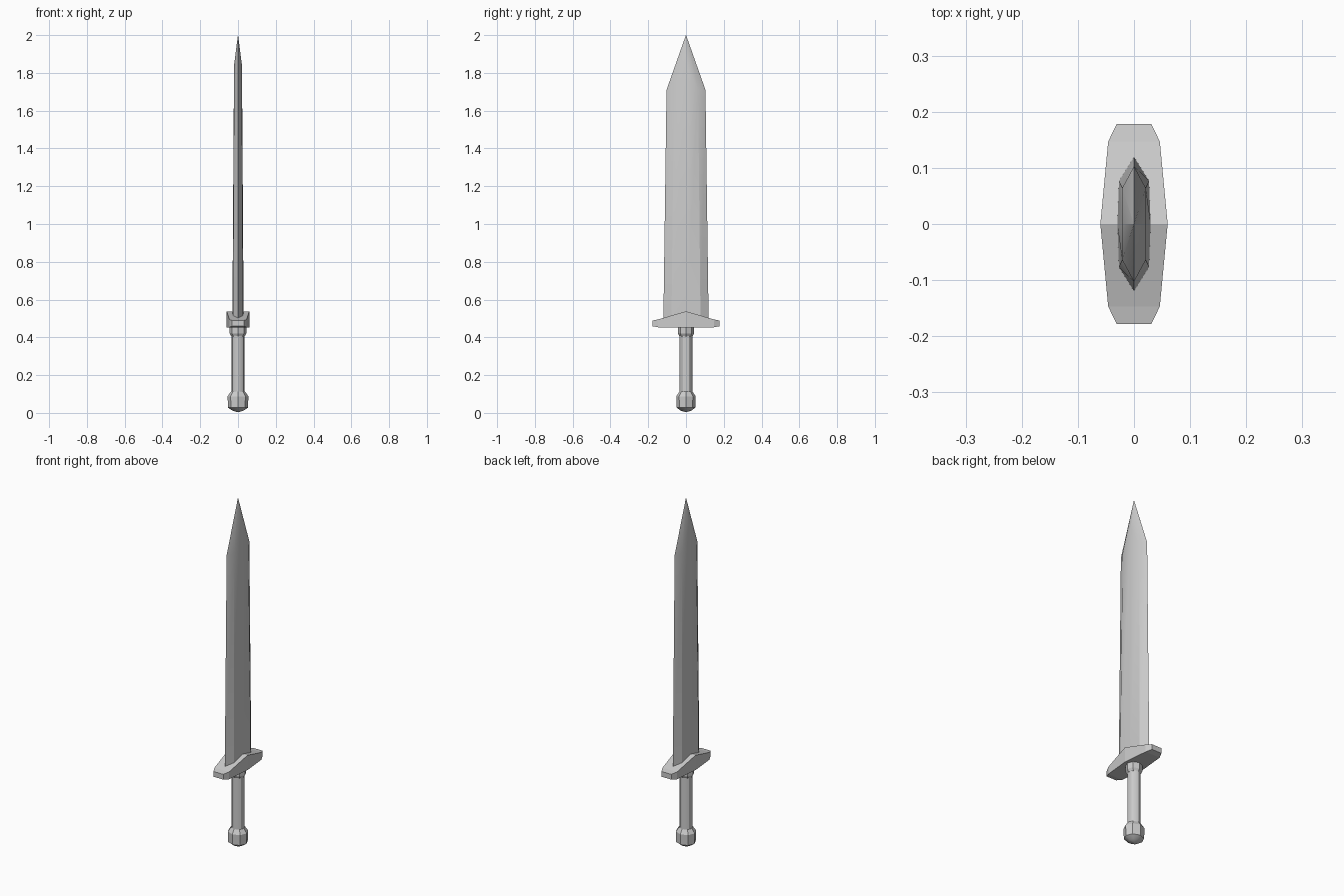
import bpy, bmesh, math

if "Cube" in bpy.data.objects:
    bpy.data.objects.remove(bpy.data.objects["Cube"])


def finish(name, bm):
    bmesh.ops.remove_doubles(bm, verts=bm.verts, dist=1e-5)
    bmesh.ops.recalc_face_normals(bm, faces=bm.faces)
    mesh = bpy.data.meshes.new(name)
    bm.to_mesh(mesh)
    bm.free()
    obj = bpy.data.objects.new(name, mesh)
    bpy.context.collection.objects.link(obj)
    return obj


def smooth(obj, angle=30):
    bpy.ops.object.select_all(action='DESELECT')
    obj.select_set(True)
    bpy.context.view_layer.objects.active = obj
    bpy.ops.object.shade_smooth_by_angle(angle=math.radians(angle))


def loft(name, rings):
    """Skin a stack of equal-length closed rings and cap both ends."""
    bm = bmesh.new()
    loops = [[bm.verts.new(p) for p in ring] for ring in rings]
    n = len(loops[0])
    for a, b in zip(loops, loops[1:]):
        for i in range(n):
            j = (i + 1) % n
            bm.faces.new((a[i], a[j], b[j], b[i]))
    bm.faces.new(loops[0][::-1])
    bm.faces.new(loops[-1])
    return finish(name, bm)


def turned(name, profile, sides=8, y_scale=1.0):
    """Faceted turned part from (radius, z) pairs."""
    angles = [2 * math.pi * i / sides for i in range(sides)]
    return loft(name, [[(r * math.cos(a), r * y_scale * math.sin(a), z)
                        for a in angles] for r, z in profile])


def mirrored_ring(quarter):
    """Full ring from +x, +y points running from y = 0 out to the end."""
    half = quarter + [(-x, y, z) for x, y, z in reversed(quarter) if x > 0]
    return half + [(x, -y, z) for x, y, z in reversed(half) if y > 0]


# Blade: ridged section, tapering to a point
blade_rings = [
    [(0.03, 0, 0.47), (0.027, 0.077, 0.47), (0, 0.12, 0.47)],
    [(0.021, 0, 1.84), (0.021, 0.064, 1.71), (0, 0.103, 1.71)],
    [(0.0004, 0, 2.0), (0.0003, 0.0003, 2.0), (0, 0.0005, 2.0)],
]
blade = loft("blade", [mirrored_ring(q) for q in blade_rings])
smooth(blade, 20)

# Crossguard: wings drop from a central peak
outline = [(0.06, 0), (0.046, 0.147), (0.031, 0.178)]
guard_rings = [
    mirrored_ring([(x, y, z) for (x, y), z in zip(outline, heights)])
    for heights in ((0.453, 0.453, 0.459), (0.538, 0.495, 0.489))
]
bm = bmesh.new()
low, high = [[bm.verts.new(p) for p in ring] for ring in guard_rings]
n = len(low)
for i in range(n):
    j = (i + 1) % n
    bm.faces.new((low[i], low[j], high[j], high[i]))
# Bands across the width keep the top and underside folds crisp
for ring in (low, high):
    rows = {}
    for v in ring:
        rows.setdefault(round(v.co.y, 4), []).append(v)
    rows = [sorted(rows[y], key=lambda v: v.co.x) for y in sorted(rows)]
    for (a, b), (c, d) in zip(rows, rows[1:]):
        bm.faces.new((a, b, d, c))
finish("crossguard", bm)

# Handle: collar, grip and pommel
turned("collar", [(0.035, 0.405), (0.044, 0.42), (0.044, 0.46)], 8, 0.97)
smooth(turned("grip", [(0.034, 0.09), (0.034, 0.42)], 12))
pommel = turned("pommel", [(0.003, 0.004), (0.03, 0.012), (0.053, 0.028),
                           (0.055, 0.088), (0.038, 0.112)], 8, 0.93)
smooth(pommel)
